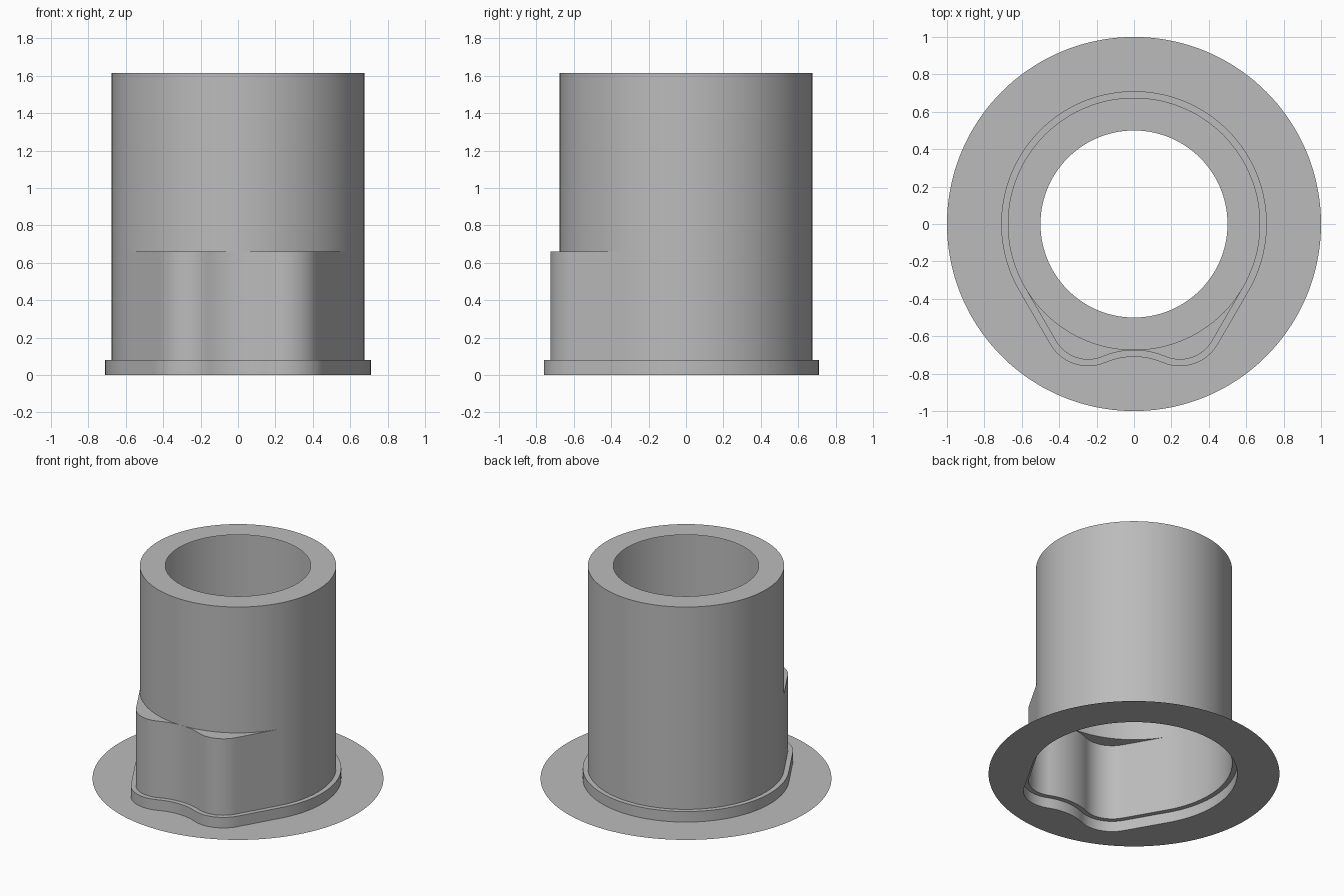
import bpy, bmesh, math
from mathutils import Vector

cube = bpy.data.objects.get("Cube")
if cube:
    bpy.data.objects.remove(cube)

grey = bpy.data.materials.new("plain grey")
grey.use_nodes = True
grey.diffuse_color = (0.5, 0.5, 0.5, 1)
grey.node_tree.nodes["Principled BSDF"].inputs["Base Color"].default_value = (0.5, 0.5, 0.5, 1)

TUBE_R, HOLE_R, DISC_R = 0.675, 0.5, 1.0
COLLAR_Z, LEDGE_Z, TOP_Z = 0.08, 0.66, 1.615
LOBE_X, LOBE_Y, LOBE_R = 0.245, -0.525, 0.2
DIP_Y, DIP_R = -1.1, 0.425      # concave arc between the two lobes
DIP_ANGLE = math.degrees(math.atan2(LOBE_X, LOBE_Y - DIP_Y))


def arc(cx, cy, r, start, end, n):
    """Points along an arc, angles in degrees."""
    angles = [math.radians(start + (end - start) * i / n) for i in range(n + 1)]
    return [Vector((cx + r * math.cos(a), cy + r * math.sin(a))) for a in angles]


def outline(grow=0.0):
    """Counter-clockwise section: round back, straight flanks, two front lobes."""
    half = arc(0, 0, TUBE_R + grow, 90, 210, 48)
    lobe = arc(-LOBE_X, LOBE_Y, LOBE_R + grow, 210, 270 + DIP_ANGLE, 16)
    flank = [half[-1].lerp(lobe[0], i / 10) for i in range(1, 10)]
    dip = arc(0, DIP_Y, DIP_R - grow, 90 + DIP_ANGLE, 90, 10)[1:]
    half += flank + lobe + dip
    mirrored = [Vector((-p.x, p.y)) for p in half[-2:0:-1]]
    return half + mirrored


def rounded(points, radius):
    """Push the section's points radially onto a circle."""
    return [p.normalized() * radius for p in points]


def loft(name, rings):
    """Skin a stack of (section, height) rings as an open sheet."""
    bm = bmesh.new()
    rows = [[bm.verts.new((p.x, p.y, z)) for p in pts] for pts, z in rings]
    for low, high in zip(rows, rows[1:]):
        for i in range(len(low)):
            j = (i + 1) % len(low)
            bm.faces.new((low[i], low[j], high[j], high[i]))
    bmesh.ops.remove_doubles(bm, verts=bm.verts, dist=0.0005)
    mesh = bpy.data.meshes.new(name)
    bm.to_mesh(mesh)
    bm.free()
    mesh.materials.append(grey)
    obj = bpy.data.objects.new(name, mesh)
    bpy.context.collection.objects.link(obj)
    bpy.ops.object.select_all(action='DESELECT')
    obj.select_set(True)
    bpy.context.view_layer.objects.active = obj
    bpy.ops.object.shade_smooth_by_angle(angle=math.radians(30))


wall = outline()
collar = outline(0.035)
tube = rounded(wall, TUBE_R)

# Flat sheet around the foot, then the low collar with its narrow ledge
loft("base_disc", [(rounded(collar, DISC_R), 0), (collar, 0)])
loft("collar", [(collar, 0), (collar, COLLAR_Z), (wall, COLLAR_Z)])
# Lobed lower wall, closed on top by the crescent ledges
loft("lobed_wall", [(wall, COLLAR_Z), (wall, LEDGE_Z), (tube, LEDGE_Z)])
# Round upper tube with a flat rim around the opening
loft("upper_tube", [(tube, LEDGE_Z), (tube, TOP_Z), (rounded(wall, HOLE_R), TOP_Z)])
